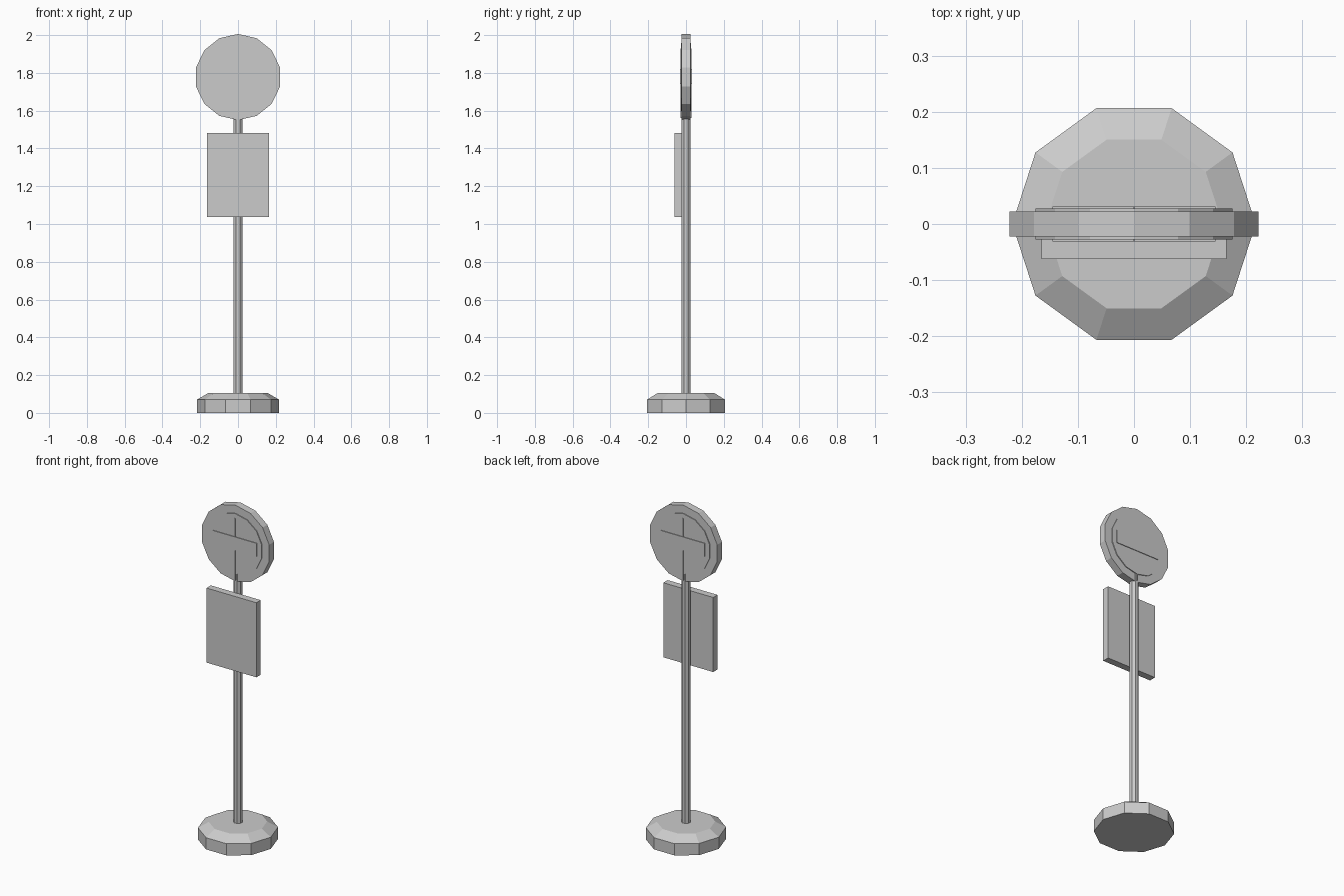
import bpy
from math import pi
from mathutils import Matrix
import bmesh

if "Cube" in bpy.data.objects:
    bpy.data.objects.remove(bpy.data.objects["Cube"], do_unlink=True)

# Single plain grey material
grey = bpy.data.materials.new("plain_grey")
grey.use_nodes = True
colour = (0.6, 0.6, 0.6, 1)
grey.diffuse_color = colour
grey.node_tree.nodes["Principled BSDF"].inputs["Base Color"].default_value = colour


def finish(name, bm):
    mesh = bpy.data.meshes.new(name)
    bmesh.ops.recalc_face_normals(bm, faces=bm.faces)
    bm.to_mesh(mesh)
    bm.free()
    mesh.materials.append(grey)
    obj = bpy.data.objects.new(name, mesh)
    bpy.context.collection.objects.link(obj)
    return obj


def lathe(name, sides, profile, turn=0):
    """Stack of flat-sided rings given as (radius, z), capped at both ends."""
    bm = bmesh.new()
    rings = []
    for radius, z in profile:
        ring = bmesh.ops.create_circle(bm, segments=sides, radius=radius)["verts"]
        bmesh.ops.transform(bm, verts=ring, matrix=Matrix.Translation((0, 0, z)) @ Matrix.Rotation(turn, 4, "Z"))
        rings.append(ring)
    for low, high in zip(rings, rings[1:]):
        for i in range(sides):
            j = (i + 1) % sides
            bm.faces.new((low[i], low[j], high[j], high[i]))
    bm.faces.new(rings[0])
    bm.faces.new(rings[-1])
    return finish(name, bm)


def box(name, x, y, z):
    """Box between the given (min, max) pairs."""
    bm = bmesh.new()
    spans = (x, y, z)
    size = [b - a for a, b in spans]
    mid = [(a + b) / 2 for a, b in spans]
    bmesh.ops.create_cube(bm, size=1, matrix=Matrix.Translation(mid) @ Matrix.Diagonal((*size, 1)))
    return finish(name, bm)


def disc(name, radius, half_depth, z):
    """Fourteen-sided upright disc facing front and back."""
    obj = lathe(name, 14, [(radius, -half_depth), (radius, half_depth)], pi / 2)
    obj.data.transform(Matrix.Translation((0, 0, z)) @ Matrix.Rotation(pi / 2, 4, "X") @ Matrix.Rotation(pi / 2, 4, "Z"))
    return obj


# Foot and pole
lathe("base", 10, [(0.217, 0), (0.217, 0.07), (0.158, 0.105)], pi / 2)
lathe("pole", 8, [(0.0255, 0.1), (0.0255, 1.6)], pi / 8)

# Timetable panel on the front of the pole
box("timetable_panel", (-0.165, 0.165), (-0.062, -0.021), (1.036, 1.482))

# Round sign with raised face, crossbar and thin centre rib on both sides
disc("sign_disc", 0.228, 0.0225, 1.778)
disc("sign_raised_face", 0.18, 0.0275, 1.778)
box("sign_crossbar", (-0.145, 0.145), (-0.0315, 0.0315), (1.74, 1.82))
box("sign_centre_rib", (-0.002, 0.002), (-0.0295, 0.0295), (1.56, 1.93))
